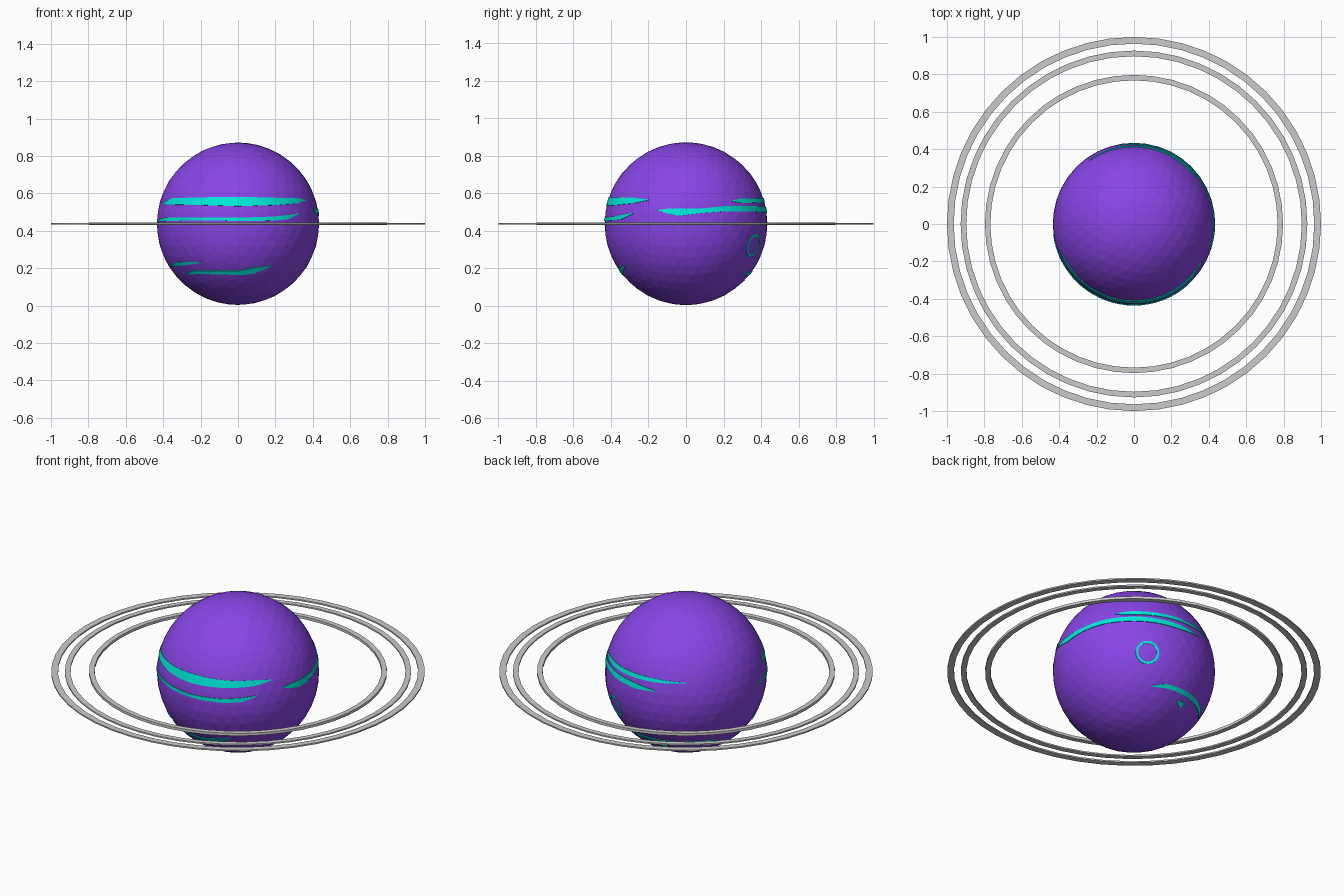
import bpy, bmesh
from math import sin, cos, radians, sqrt, pi
from mathutils import Vector

if "Cube" in bpy.data.objects:
    bpy.data.objects.remove(bpy.data.objects["Cube"])

R = 0.434      # planet radius
CZ = 0.438     # planet centre height


def material(name, color):
    m = bpy.data.materials.new(name)
    m.diffuse_color = color
    m.use_nodes = True
    m.node_tree.nodes["Principled BSDF"].inputs["Base Color"].default_value = m.diffuse_color
    return m


PURPLE = material("purple", (0.25, 0.06, 0.80, 1))
TEAL = material("teal", (0.0, 0.82, 0.70, 1))


def finish(bm, name, mat=None):
    bmesh.ops.recalc_face_normals(bm, faces=bm.faces)
    me = bpy.data.meshes.new(name)
    bm.to_mesh(me)
    bm.free()
    ob = bpy.data.objects.new(name, me)
    bpy.context.collection.objects.link(ob)
    ob.location.z = CZ
    if mat:
        me.materials.append(mat)
    return ob


def annulus(name, r_in, r_out, thick, seg=48, mat=None):
    """Flat ring with a rectangular section, centred on the origin."""
    bm = bmesh.new()
    h = thick / 2
    section = [(r_in, -h), (r_out, -h), (r_out, h), (r_in, h)]
    loops = [[bm.verts.new((r * cos(2 * pi * i / seg), r * sin(2 * pi * i / seg), z))
              for r, z in section] for i in range(seg)]
    for i in range(seg):
        a, b = loops[i], loops[(i + 1) % seg]
        for k in range(4):
            n = (k + 1) % 4
            bm.faces.new((a[k], b[k], b[n], a[n]))
    return finish(bm, name, mat)


def on_sphere(az, z, radius):
    """Point at azimuth (degrees) and nominal height z, pushed to a radius."""
    dz = z - 0.44
    h = sqrt(R * R - dz * dz)
    a = radians(az)
    return Vector((h * cos(a), h * sin(a), dz)) * (radius / R)


def band(name, pts, step=5):
    """Cloud streak hugging the planet; pts = (azimuth, low z, high z)."""
    rows = []
    for (a0, l0, h0), (a1, l1, h1) in zip(pts, pts[1:]):
        n = max(1, round((a1 - a0) / step))
        for i in range(n):
            t = i / n
            rows.append((a0 + (a1 - a0) * t, l0 + (l1 - l0) * t, h0 + (h1 - h0) * t))
    rows.append(pts[-1])
    bm = bmesh.new()
    top, low = R + 0.0025, R - 0.008
    loops = [[bm.verts.new(on_sphere(a, z, r)) for z, r in
              ((l, low), (l, top), (h, top), (h, low))] for a, l, h in rows]
    for a, b in zip(loops, loops[1:]):
        for k in range(4):
            n = (k + 1) % 4
            bm.faces.new((a[k], b[k], b[n], a[n]))
    bm.faces.new(loops[0])
    bm.faces.new(loops[-1])
    return finish(bm, name, TEAL)


# Planet body, faceted
bm = bmesh.new()
bmesh.ops.create_icosphere(bm, subdivisions=4, radius=R)
finish(bm, "planet", PURPLE)

# Three orbit rings
annulus("inner_ring", 0.768, 0.797, 0.015)
annulus("middle_ring", 0.897, 0.927, 0.008)
annulus("outer_ring", 0.964, 1.0, 0.008)

# Upper cloud streaks
band("front_upper_band", [(199, 0.543, 0.548), (209, 0.542, 0.575), (240, 0.540, 0.580),
                          (270, 0.533, 0.583), (300, 0.540, 0.578), (318, 0.548, 0.578),
                          (331, 0.565, 0.569)])
band("front_lower_band", [(188, 0.450, 0.455), (205, 0.453, 0.472), (240, 0.458, 0.474),
                          (270, 0.455, 0.472), (295, 0.456, 0.478), (308, 0.464, 0.486),
                          (319, 0.492, 0.496)])
band("side_band", [(-21, 0.510, 0.513), (-12, 0.492, 0.521), (-5, 0.482, 0.520),
                   (12, 0.497, 0.522), (28, 0.505, 0.533), (55, 0.505, 0.535),
                   (85, 0.498, 0.528), (103, 0.508, 0.512)])
band("back_band", [(36, 0.560, 0.564), (45, 0.550, 0.574), (75, 0.553, 0.576),
                   (100, 0.556, 0.576), (125, 0.565, 0.569)])

# Lower cloud streaks
band("low_left_band", [(197, 0.212, 0.215), (207, 0.215, 0.232), (222, 0.220, 0.236),
                       (240, 0.232, 0.235)])
band("low_front_band", [(216, 0.168, 0.172), (228, 0.172, 0.190), (255, 0.171, 0.188),
                        (272, 0.166, 0.190), (284, 0.174, 0.206), (299, 0.214, 0.218)])
band("low_back_band", [(66, 0.163, 0.166), (80, 0.168, 0.188), (105, 0.172, 0.192),
                       (130, 0.174, 0.194), (152, 0.184, 0.188)])
band("low_chip", [(97, 0.138, 0.141), (107, 0.118, 0.146)], step=10)

# Round storm outline on the back right
storm = annulus("storm_ring", 0.051, 0.064, 0.016, 32, TEAL)
direction = on_sphere(60, 0.323, 1.0).normalized()
storm.rotation_euler = direction.to_track_quat('Z', 'Y').to_euler()
storm.location = Vector((0, 0, CZ)) + direction * (R - 0.010)
